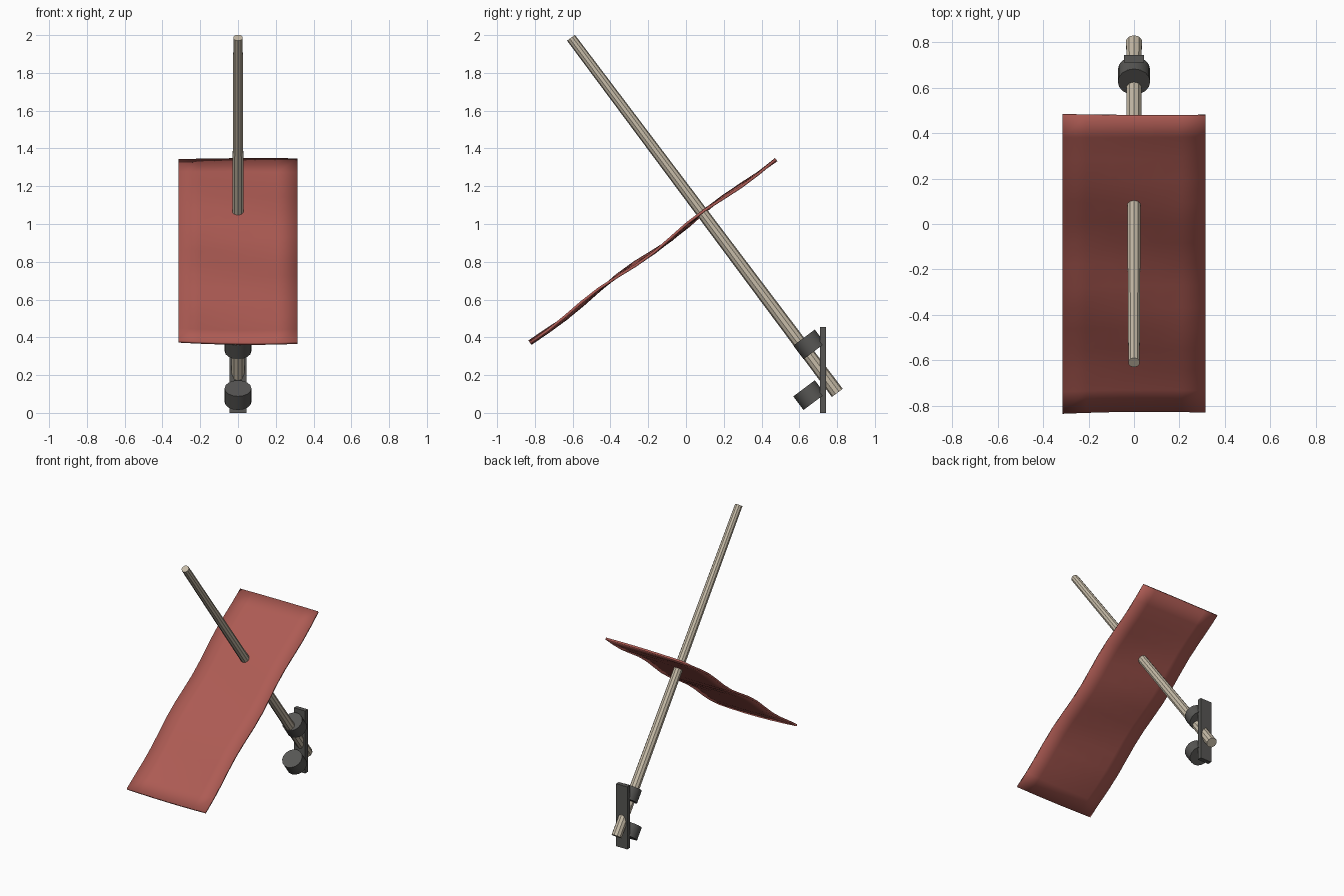
import bpy, bmesh, math

if "Cube" in bpy.data.objects:
    bpy.data.objects.remove(bpy.data.objects["Cube"])

TILT = math.atan2(3, 4)  # lean of the pole, shared by the clamps and the cloth


def material(name, rgb):
    m = bpy.data.materials.new(name)
    m.use_nodes = True
    m.diffuse_color = (*rgb, 1)
    m.node_tree.nodes["Principled BSDF"].inputs["Base Color"].default_value = (*rgb, 1)
    return m


red = material("faded red cloth", (0.42, 0.105, 0.088))
wood = material("pale wood", (0.57, 0.50, 0.39))
iron = material("dark iron", (0.095, 0.093, 0.088))


def add(name, bm, mat, location, tilt=TILT):
    bmesh.ops.recalc_face_normals(bm, faces=bm.faces)
    mesh = bpy.data.meshes.new(name)
    bm.to_mesh(mesh)
    bm.free()
    mesh.materials.append(mat)
    obj = bpy.data.objects.new(name, mesh)
    obj.location = location
    obj.rotation_euler.x = tilt
    bpy.context.collection.objects.link(obj)
    return obj


def smooth(obj):
    bpy.ops.object.select_all(action="DESELECT")
    obj.select_set(True)
    bpy.context.view_layer.objects.active = obj
    bpy.ops.object.shade_smooth_by_angle(angle=math.radians(35))


def cylinder(name, mat, location, sides, r_low, r_high, length):
    bm = bmesh.new()
    bmesh.ops.create_cone(bm, cap_ends=True, segments=sides,
                          radius1=r_low, radius2=r_high, depth=length)
    return add(name, bm, mat, location)


# Tapered pole
cylinder("pole", wood, (0, 0.096, 1.046), 10, 0.036, 0.026, 2.35)

# Two round clamps in front of the wall plate
for name, z in (("upper_clamp", 0.363), ("lower_clamp", 0.094)):
    smooth(cylinder(name, iron, (0, 0.652, z), 16, 0.071, 0.071, 0.09))

# Upright wall plate
bm = bmesh.new()
bmesh.ops.create_cube(bm, size=1)
bmesh.ops.scale(bm, vec=(0.09, 0.032, 0.456), verts=bm.verts)
add("wall_plate", bm, iron, (0, 0.726, 0.228), 0)

# Rippled cloth hung square to the pole
bm = bmesh.new()
bmesh.ops.create_grid(bm, x_segments=6, y_segments=14, size=1)
for v in bm.verts:
    u, s = v.co.x, v.co.y
    ripple = 0.011 * math.sin(7.5 * s + 0.9 * u + 4.2) * (1 - 0.5 * s * s)
    sag = 0.008 * (u * u - 0.5) * (0.3 - s)
    v.co = (0.315 * u, 0.812 * s, ripple + sag)
cloth = add("flag_cloth", bm, red, (0, -0.175, 0.857))
solid = cloth.modifiers.new("thickness", "SOLIDIFY")
solid.thickness = 0.014
solid.offset = 0
smooth(cloth)
